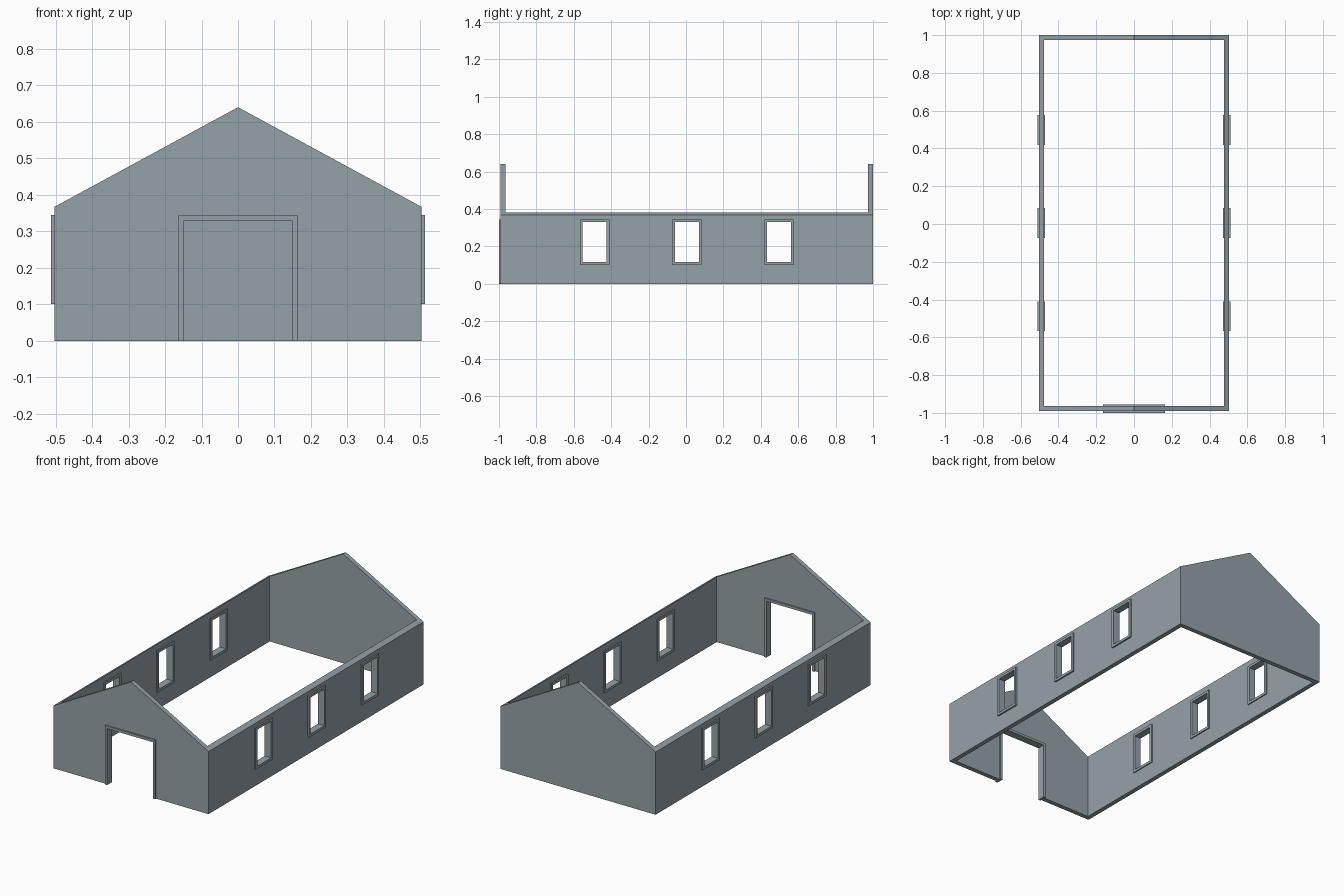
import bpy, bmesh
from mathutils import Vector

if "Cube" in bpy.data.objects:
    bpy.data.objects.remove(bpy.data.objects["Cube"])

W, EAVE, RIDGE = 0.503, 0.367, 0.64       # half width, eave and ridge heights
FRONT, BACK, T = -0.991, 1.0, 0.027       # wall ends and thickness
RIM, LIP = 0.015, 0.009                   # frame width and overhang
MID = (FRONT + BACK) / 2

grey = bpy.data.materials.new("blue grey")
grey.diffuse_color = (0.30, 0.36, 0.39, 1)
grey.use_nodes = True
grey.node_tree.nodes["Principled BSDF"].inputs["Base Color"].default_value = grey.diffuse_color


def finish(name, bm):
    bmesh.ops.recalc_face_normals(bm, faces=bm.faces[:])
    me = bpy.data.meshes.new(name)
    bm.to_mesh(me)
    bm.free()
    me.materials.append(grey)
    ob = bpy.data.objects.new(name, me)
    bpy.context.collection.objects.link(ob)
    return ob


def extrude(bm, points, direction):
    """Closed prism from a flat outline."""
    face = bm.faces.new([bm.verts.new(p) for p in points])
    res = bmesh.ops.extrude_face_region(bm, geom=[face], use_keep_orig=True)
    moved = [v for v in res["geom"] if isinstance(v, bmesh.types.BMVert)]
    bmesh.ops.translate(bm, verts=moved, vec=Vector(direction))


def box(bm, x0, x1, y0, y1, z0, z1):
    extrude(bm, [(x0, y0, z0), (x1, y0, z0), (x1, y1, z0), (x0, y1, z0)], (0, 0, z1 - z0))


def cut(ob, cutter):
    mod = ob.modifiers.new("cut", 'BOOLEAN')
    mod.operation, mod.solver, mod.object = 'DIFFERENCE', 'EXACT', cutter
    cutter.hide_render = True


# Window and door sizes
WIN_Y = [MID + d for d in (-0.493, 0, 0.493)]
WH, WZ0, WZ1 = 0.079, 0.101, 0.345
DH, DZ = 0.163, 0.345

# Walls: gabled block hollowed out, then openings cut
bm = bmesh.new()
outline = [(-W, 0), (W, 0), (W, EAVE), (0, RIDGE), (-W, EAVE)]
extrude(bm, [(x, FRONT, z) for x, z in outline], (0, BACK - FRONT, 0))
walls = finish("walls", bm)

bm = bmesh.new()
box(bm, -W + T, W - T, FRONT + T, BACK - T, -0.1, 1)
hollow = finish("hollow_cutter", bm)

bm = bmesh.new()
for y in WIN_Y:
    box(bm, -0.7, 0.7, y - WH, y + WH, WZ0, WZ1)
box(bm, -DH, DH, FRONT - 0.1, FRONT + 0.1, -0.1, DZ)
openings = finish("opening_cutter", bm)

cut(walls, hollow)
cut(walls, openings)

# Bake the cuts and remove the cutters
bpy.context.view_layer.update()
baked = bpy.data.meshes.new_from_object(
    walls.evaluated_get(bpy.context.evaluated_depsgraph_get()))
walls.modifiers.clear()
walls.data = baked
baked.materials.clear()
baked.materials.append(grey)
for p in baked.polygons:
    p.material_index = 0
for c in (hollow, openings):
    bpy.data.objects.remove(c)

# Window frames: four-sided rings on both side walls
for side, label in ((-1, "left"), (1, "right")):
    for i, y in enumerate(WIN_Y):
        bm = bmesh.new()
        def ring(x):
            loops = []
            for r in (0, RIM):
                a, b, lo, hi = y - WH + r, y + WH - r, WZ0 + r, WZ1 - r
                loops.append([bm.verts.new((x, u, v)) for u, v in
                              ((a, lo), (b, lo), (b, hi), (a, hi))])
            return loops
        o1, i1 = ring(side * (W + LIP))
        o2, i2 = ring(side * (W - T - LIP + 0.003))
        for a, b in ((o1, i1), (i1, i2), (i2, o2), (o2, o1)):
            for k in range(4):
                n = (k + 1) % 4
                bm.faces.new((a[k], a[n], b[n], b[k]))
        finish(f"window_frame_{label}_{i + 1}", bm)

# Door frame: three-sided surround in the front gable
bm = bmesh.new()
d, h = DH - RIM, DZ - RIM
arch = [(-DH, 0), (-DH, DZ), (DH, DZ), (DH, 0), (d, 0), (d, h), (-d, h), (-d, 0)]
extrude(bm, [(x, FRONT - LIP, z) for x, z in arch], (0, T + 2 * LIP, 0))
finish("door_frame", bm)
